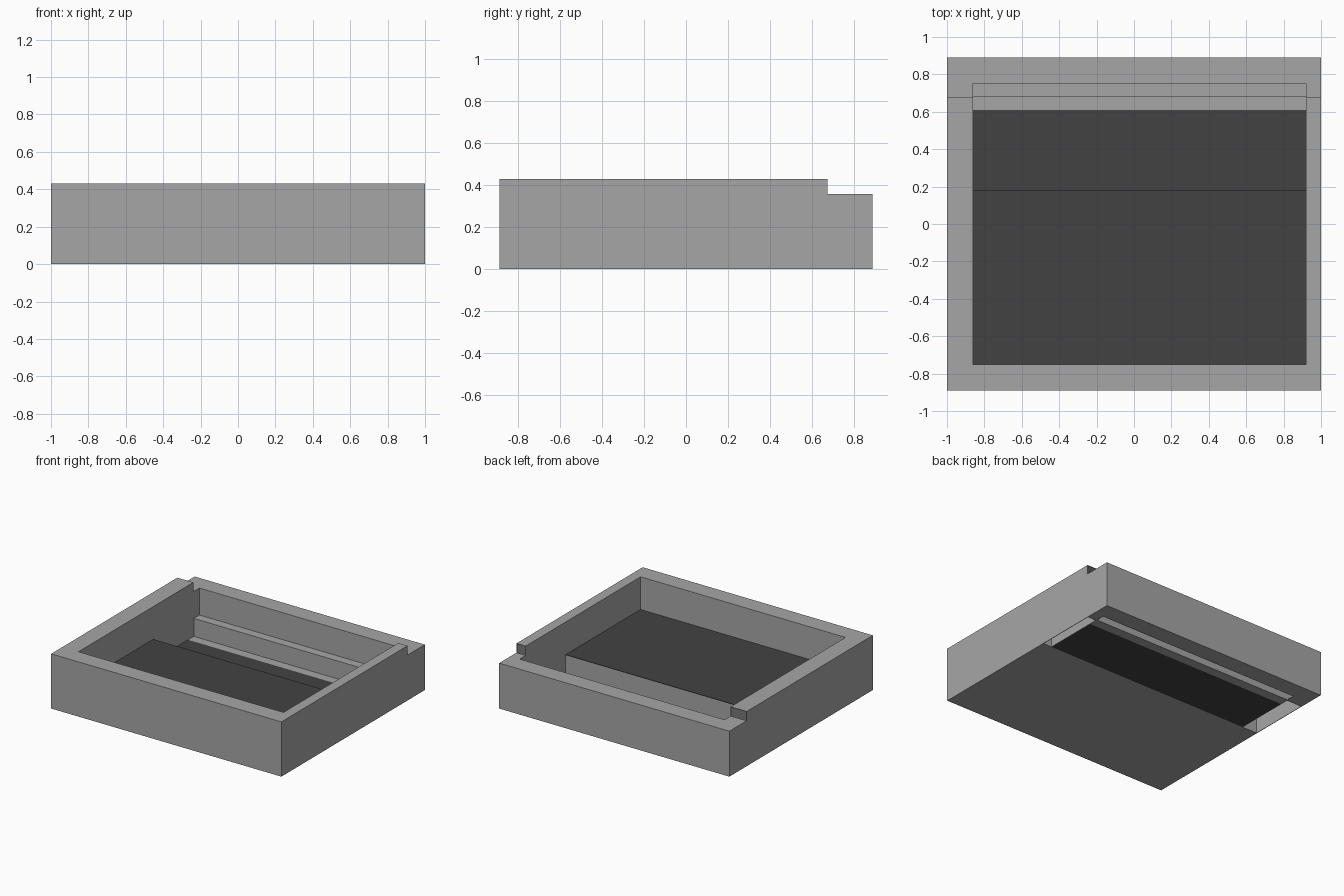
import bpy, bmesh

if "Cube" in bpy.data.objects:
    bpy.data.objects.remove(bpy.data.objects["Cube"])

X0, X1 = -0.861, 0.92      # cavity sides
T = 0.004                  # sheet thickness


def material(name, v):
    m = bpy.data.materials.new(name)
    m.diffuse_color = (v, v, v, 1)
    m.use_nodes = True
    m.node_tree.nodes["Principled BSDF"].inputs["Base Color"].default_value = m.diffuse_color
    return m


grey = material("mid_grey", 0.384)
dark = material("dark_floor", 0.055)


def prism(name, profile, x0, x1, mat=grey):
    """Extrude a (y, z) outline along x."""
    bm = bmesh.new()
    face = bm.faces.new([bm.verts.new((x0, y, z)) for y, z in profile])
    ext = bmesh.ops.extrude_face_region(bm, geom=[face])
    moved = [v for v in ext["geom"] if isinstance(v, bmesh.types.BMVert)]
    bmesh.ops.translate(bm, vec=(x1 - x0, 0, 0), verts=moved)
    bmesh.ops.recalc_face_normals(bm, faces=bm.faces)
    me = bpy.data.meshes.new(name)
    bm.to_mesh(me)
    bm.free()
    me.materials.append(mat)
    ob = bpy.data.objects.new(name, me)
    bpy.context.collection.objects.link(ob)
    return ob


def rect(y0, y1, z0, z1):
    return [(y0, z0), (y1, z0), (y1, z1), (y0, z1)]


def cut(target, cutter):
    cutter.hide_render = True
    mod = target.modifiers.new("cut", "BOOLEAN")
    mod.operation, mod.solver, mod.object = "DIFFERENCE", "EXACT", cutter
    bpy.context.view_layer.objects.active = target
    bpy.ops.object.modifier_apply(modifier=mod.name)
    bpy.data.objects.remove(cutter)


# Tray walls with the lowered back edge
body = prism("tray_body", [(-0.89, 0), (0.89, 0), (0.89, 0.357), (0.675, 0.357),
                           (0.675, 0.43), (-0.89, 0.43)], -1, 1)

# Stepped cavity, open through the bottom behind the raised floor
cut(body, prism("cavity", [(-0.75, 0.173 - T), (0.18, 0.173 - T), (0.18, -0.1),
                           (0.681, -0.1), (0.681, 0.145), (0.751, 0.145),
                           (0.751, 0.6), (-0.75, 0.6)], X0, X1))

# Hollow undersides of the side walls and of the back step
for a, b in ((-1 + T, X0 - T), (X1 + T, 1 - T)):
    cut(body, prism("side_hollow", rect(0.18, 0.675, -0.1, 0.43 - T), a, b))
cut(body, prism("step_hollow", rect(0.681 + T, 0.751, -0.1, 0.145 - T), X0, X1))
cut(body, prism("step_hollow_end", rect(0.681 + T, 0.751, T, 0.145 - T),
                -1 + T, X0 + 0.05))

# Dark floor panels and grey lip
prism("raised_floor", rect(-0.75, 0.18, 0.173 - T, 0.173), X0, X1, dark)
prism("lower_floor", rect(0.18, 0.61, 0, T), X0, X1, dark)
prism("floor_lip", rect(0.61, 0.681, 0, T), X0, X1)
